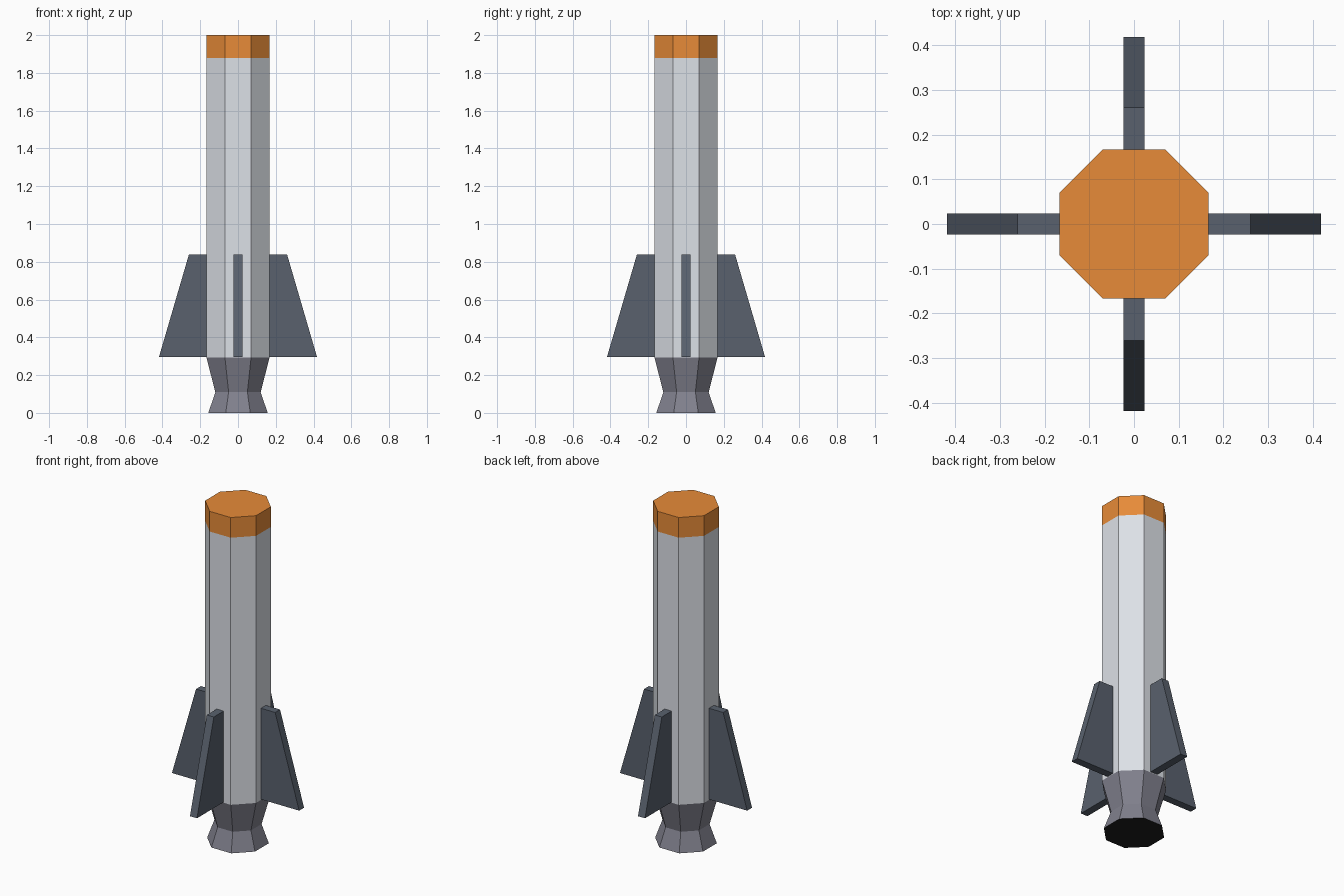
import bpy, bmesh
from math import cos, sin, pi, radians
from mathutils import Matrix

if "Cube" in bpy.data.objects:
    bpy.data.objects.remove(bpy.data.objects["Cube"])

SIDES = 8


def material(name, r, g, b):
    mat = bpy.data.materials.new(name)
    mat.diffuse_color = (r, g, b, 1)
    mat.use_nodes = True
    mat.node_tree.nodes["Principled BSDF"].inputs["Base Color"].default_value = mat.diffuse_color
    return mat


def finish(name, bm, *mats):
    bmesh.ops.recalc_face_normals(bm, faces=bm.faces)
    mesh = bpy.data.meshes.new(name)
    bm.to_mesh(mesh)
    bm.free()
    for mat in mats:
        mesh.materials.append(mat)
    obj = bpy.data.objects.new(name, mesh)
    bpy.context.collection.objects.link(obj)
    return obj


def octagon_stack(name, profile, *mats, cap_bottom=False, cap_top=False):
    """Loft octagonal rings through (flat-to-centre distance, z) pairs."""
    bm = bmesh.new()
    rings = []
    for apothem, z in profile:
        r = apothem / cos(pi / SIDES)
        angles = [(i + 0.5) * 2 * pi / SIDES for i in range(SIDES)]
        rings.append([bm.verts.new((r * cos(a), r * sin(a), z)) for a in angles])
    for low, high in zip(rings, rings[1:]):
        for i in range(SIDES):
            j = (i + 1) % SIDES
            bm.faces.new((low[i], low[j], high[j], high[i]))
    if cap_bottom:
        bm.faces.new(rings[0][::-1]).material_index = len(mats) - 1
    if cap_top:
        bm.faces.new(rings[-1])
    return finish(name, bm, *mats)


white = material("white_paint", 0.72, 0.75, 0.80)
orange = material("orange_paint", 0.80, 0.26, 0.04)
slate = material("slate_metal", 0.10, 0.12, 0.155)
steel = material("nozzle_metal", 0.22, 0.22, 0.27)
black = material("exhaust_black", 0.012, 0.012, 0.012)

# Hull, top band and flared engine nozzle
octagon_stack("hull", [(0.167, 0.293), (0.167, 1.88)], white, cap_bottom=True)
octagon_stack("top_band", [(0.167, 1.88), (0.167, 2.0)], orange, cap_top=True)
octagon_stack("nozzle", [(0.157, 0), (0.12, 0.11), (0.167, 0.293)],
              steel, black, cap_bottom=True)

# Four swept fins around the hull
FIN = [(0.165, 0.297), (0.418, 0.297), (0.26, 0.838), (0.165, 0.838)]
THICKNESS = 0.046
for n, side in enumerate(("right", "back", "left", "front")):
    bm = bmesh.new()
    face = bm.faces.new([bm.verts.new((x, -THICKNESS / 2, z)) for x, z in FIN])
    new = bmesh.ops.extrude_face_region(bm, geom=[face])["geom"]
    verts = [v for v in new if isinstance(v, bmesh.types.BMVert)]
    bmesh.ops.translate(bm, verts=verts, vec=(0, THICKNESS, 0))
    bmesh.ops.rotate(bm, verts=bm.verts, cent=(0, 0, 0),
                     matrix=Matrix.Rotation(radians(90 * n), 3, 'Z'))
    finish(side + "_fin", bm, slate)
